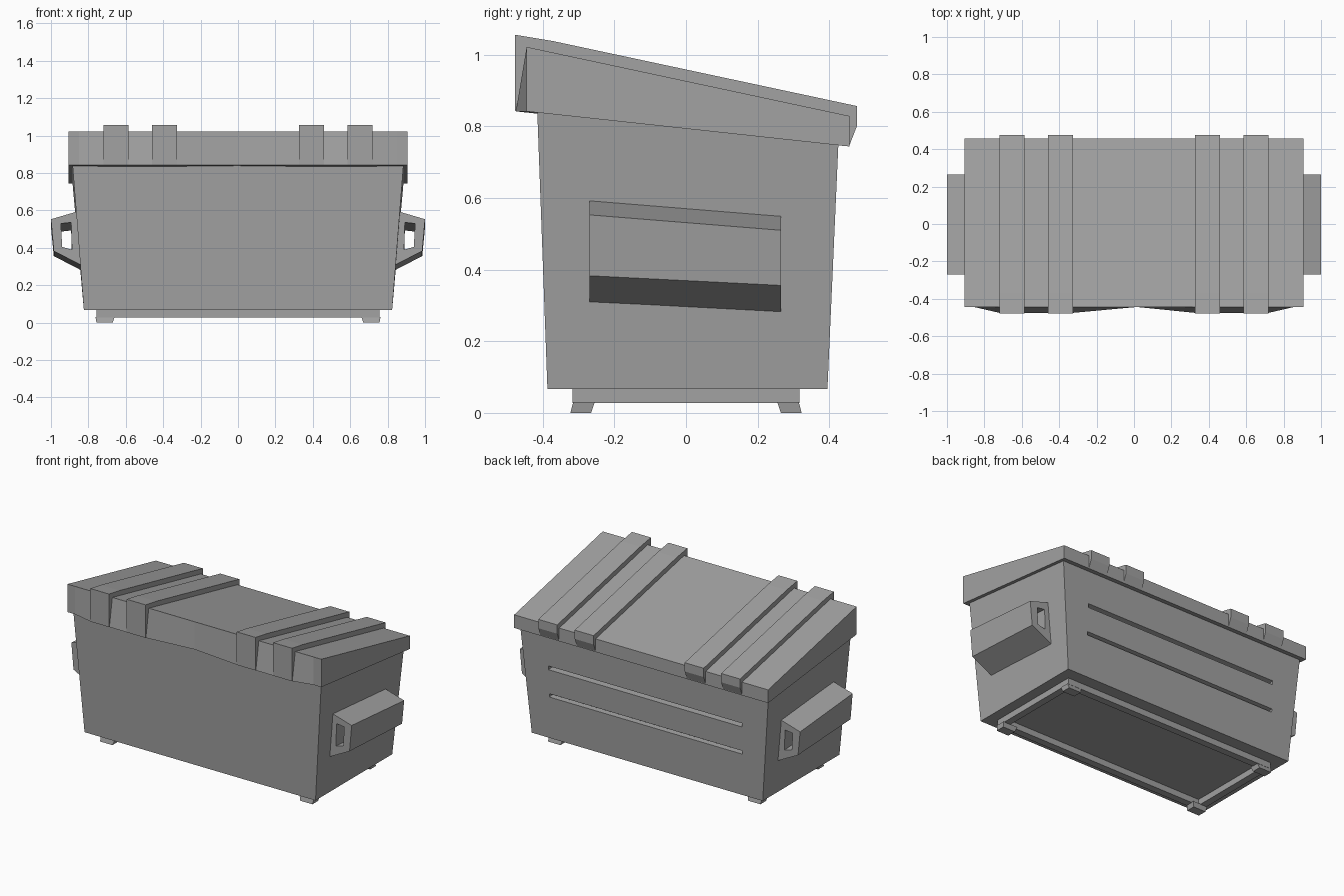
import bpy, bmesh

if "Cube" in bpy.data.objects:
    bpy.data.objects.remove(bpy.data.objects["Cube"], do_unlink=True)

grey = bpy.data.materials.new("container grey")
grey.use_nodes = True
grey.diffuse_color = (0.36, 0.36, 0.36, 1)
grey.node_tree.nodes["Principled BSDF"].inputs["Base Color"].default_value = grey.diffuse_color


def finish(name, bm, mirror=(False, False)):
    bmesh.ops.recalc_face_normals(bm, faces=bm.faces)
    mesh = bpy.data.meshes.new(name)
    bm.to_mesh(mesh)
    bm.free()
    mesh.materials.append(grey)
    obj = bpy.data.objects.new(name, mesh)
    bpy.context.scene.collection.objects.link(obj)
    if any(mirror):
        mod = obj.modifiers.new("Mirror", "MIRROR")
        mod.use_axis = (mirror[0], mirror[1], False)
    return obj


def bridge(bm, a, b):
    n = len(a)
    for i in range(n):
        j = (i + 1) % n
        bm.faces.new((a[i], a[j], b[j], b[i]))


def loft(name, sections, mirror=(False, False)):
    """Solid skinned through matching closed loops."""
    bm = bmesh.new()
    loops = [[bm.verts.new(p) for p in s] for s in sections]
    for a, b in zip(loops, loops[1:]):
        bridge(bm, a, b)
    bm.faces.new(loops[0])
    bm.faces.new(loops[-1])
    return finish(name, bm, mirror)


def tube(name, ends, mirror=(False, False)):
    """Open ended tube; each end is an outer and an inner loop."""
    bm = bmesh.new()
    (o1, i1), (o2, i2) = [[[bm.verts.new(p) for p in l] for l in e] for e in ends]
    for a, b in ((o1, o2), (i1, i2), (o1, i1), (o2, i2)):
        bridge(bm, a, b)
    return finish(name, bm, mirror)


def rect(x, y0, y1, z0, z1):
    return [(-x, y0, z0), (x, y0, z0), (x, y1, z1), (-x, y1, z1)]


# Tapered bin body with a sloping rim
body = loft("bin_body", [rect(0.824, -0.387, 0.395, 0.067, 0.067),
                         rect(0.886, -0.416, 0.426, 0.86, 0.76)])

# Long wedge grooves pressed into the back wall
for i, z in enumerate((0.34, 0.52)):
    cutter = loft("groove_cutter_%d" % i, [
        [(x, 0.375, z), (x, 0.375, z + 0.012), (x, 0.46, z + 0.03), (x, 0.46, z - 0.008)]
        for x in (-0.69, 0.69)])
    cutter.hide_render = True
    cutter.hide_set(True)
    mod = body.modifiers.new("Groove", "BOOLEAN")
    mod.operation = "DIFFERENCE"
    mod.solver = "EXACT"
    mod.object = cutter

# Sloping lid whose lower front edge bulges out to the ribs
half = [(0, -0.442), (0.325, -0.475), (0.72, -0.475), (0.85, -0.445), (0.906, -0.445)]
stations = [(-x, y) for x, y in reversed(half[1:])] + half
loft("lid", [[(x, y, 0.842), (x, -0.445, 1.022), (x, 0.457, 0.829), (x, 0.457, 0.744)]
             for x, y in stations])

# Raised ribs running over the lid
rib = [(-0.478, 0.843), (-0.478, 1.056), (-0.37, 1.038), (0.477, 0.857),
       (0.477, 0.80), (0.456, 0.746), (0.43, 0.78), (-0.43, 0.87)]
for name, x0, x1 in (("inner_rib", 0.325, 0.46), ("outer_rib", 0.585, 0.72)):
    loft(name, [[(x, y, z) for y, z in rib] for x in (x0, x1)], (True, False))

# Side lifting pockets, dropping slightly toward the back
outer = [(0.84, 0.60), (1.0, 0.553), (0.985, 0.383), (0.84, 0.308)]
inner = [(0.892, 0.536), (0.947, 0.53), (0.94, 0.405), (0.888, 0.39)]


def pocket_end(y, drop_top, drop_low):
    drops = (drop_top, drop_top, drop_low, drop_low)
    return [[(x, y, z - d) for (x, z), d in zip(loop, drops)] for loop in (outer, inner)]


tube("lifting_pockets", [pocket_end(-0.27, 0, 0), pocket_end(0.265, 0.043, 0.027)], (True, False))

# Base frame under the floor
tube("base_frame", [[[(sx * (0.757 - w), sy * (0.317 - w), z)
                      for sx, sy in ((-1, -1), (1, -1), (1, 1), (-1, 1))]
                     for w in (0, 0.045)] for z in (0.028, 0.07)])

# Four splayed feet
loft("feet", [[(a, c, z), (b, c, z), (b, d, z), (a, d, z)]
              for a, b, c, d, z in ((0.67, 0.757, 0.265, 0.323, 0),
                                    (0.66, 0.762, 0.255, 0.315, 0.03))], (True, True))
